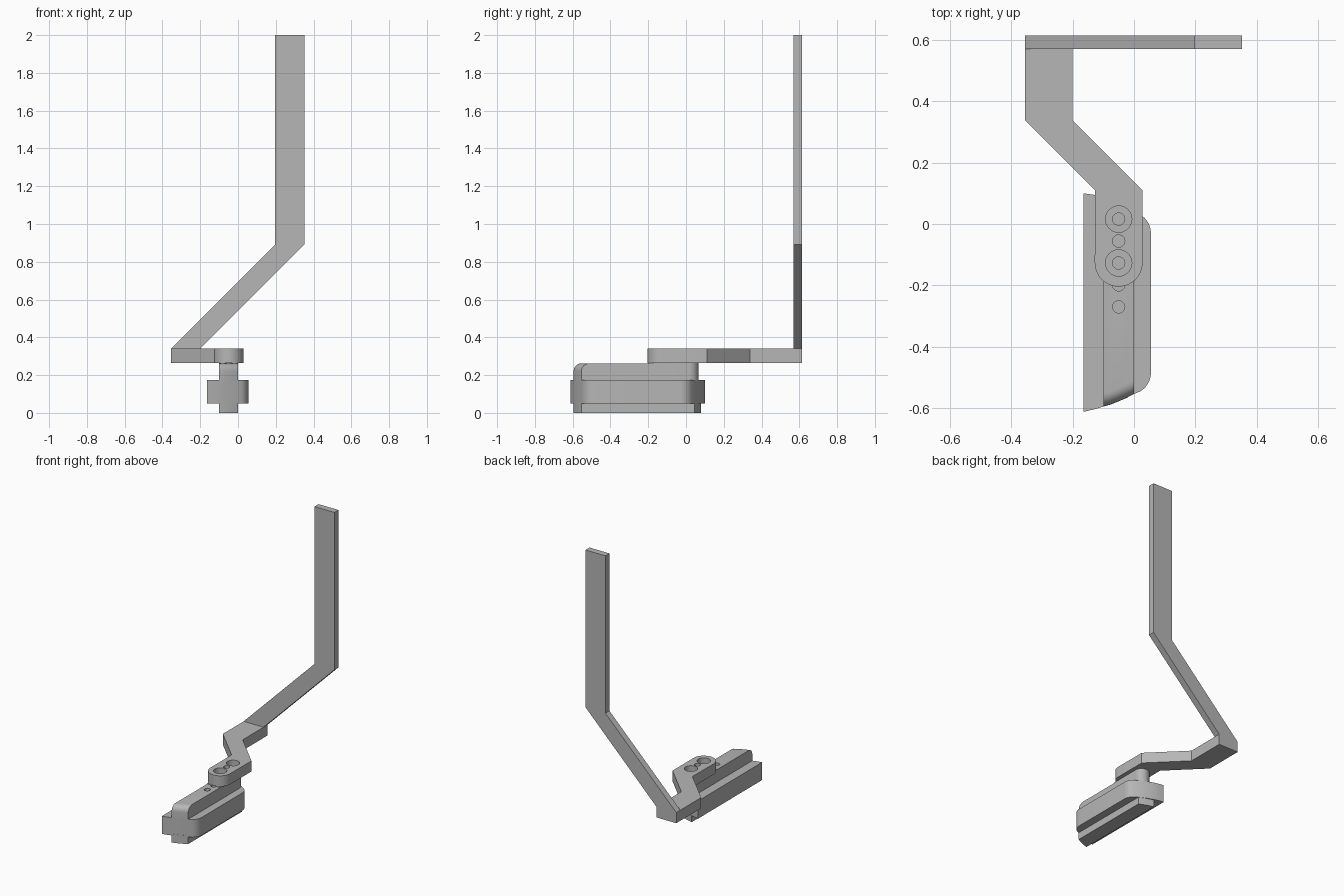
import bpy, bmesh, math
from mathutils import Vector

old = bpy.data.objects.get("Cube")
if old:
    bpy.data.objects.remove(old)

grey = bpy.data.materials.new("plain grey")
grey.use_nodes = True
colour = (0.47, 0.47, 0.47, 1)
grey.diffuse_color = colour
grey.node_tree.nodes["Principled BSDF"].inputs["Base Color"].default_value = colour


def prism(name, outline, lo, hi, axis="z", round_edge=None, radius=0.04):
    """Extrude an outline along z (points are x, y) or y (points are x, z)."""
    def place(p, h):
        return (p[0], p[1], h) if axis == "z" else (p[0], h, p[1])
    bm = bmesh.new()
    base = bm.faces.new([bm.verts.new(place(p, lo)) for p in outline])
    top = bmesh.ops.extrude_face_region(bm, geom=[base])["geom"]
    shift = Vector(place((0, 0), hi - lo))
    bmesh.ops.translate(bm, vec=shift, verts=[v for v in top if isinstance(v, bmesh.types.BMVert)])
    bmesh.ops.recalc_face_normals(bm, faces=bm.faces)
    if round_edge:
        edges = [e for e in bm.edges if all(round_edge(v.co) for v in e.verts)]
        bmesh.ops.bevel(bm, geom=edges, offset=radius, segments=6, profile=0.5, affect="EDGES")
    mesh = bpy.data.meshes.new(name)
    bm.to_mesh(mesh)
    bm.free()
    obj = bpy.data.objects.new(name, mesh)
    bpy.context.collection.objects.link(obj)
    mesh.materials.append(grey)
    return obj


def arc(cx, cy, r, start, end, steps=20):
    angles = [math.radians(start + (end - start) * i / steps) for i in range(steps + 1)]
    return [(cx + r * math.cos(a), cy + r * math.sin(a)) for a in angles]


def drill(obj, y, r, lo, hi):
    cutter = prism("hole_cutter", arc(MID, y, r, 0, 345, 23), lo, hi)
    cutter.hide_render = True
    cutter.hide_set(True)
    mod = obj.modifiers.new("hole", "BOOLEAN")
    mod.operation = "DIFFERENCE"
    mod.solver = "EXACT"
    mod.object = cutter


def smooth(obj):
    bpy.ops.object.select_all(action="DESELECT")
    obj.select_set(True)
    bpy.context.view_layer.objects.active = obj
    bpy.ops.object.shade_smooth_by_angle(angle=math.radians(25))


MID = -0.05
PITCH = 0.0715
HOLES = [0.016 - PITCH * i for i in range(5)]

# Upright cranked bar
prism("upright_bar", [(-0.355, 0.34), (-0.2, 0.34), (0.352, 0.892), (0.352, 2),
                      (0.197, 2), (0.197, 0.892)], 0.57, 0.615, "y")

# Horizontal cranked arm with a rounded end
arm = prism("arm", [(-0.355, 0.615), (-0.355, 0.338), (-0.127, 0.11)]
            + arc(MID, -0.126, 0.078, 180, 360)
            + [(0.028, 0.11), (-0.2, 0.338), (-0.2, 0.615)], 0.265, 0.34)

# Wide flange of the foot, with swept ends
flange = prism("foot_flange", [(-0.165, 0.1), (-0.165, -0.612), (-0.13, -0.604), (-0.1, -0.595),
                               (-0.05, -0.578), (0, -0.554)]
               + arc(-0.015, -0.485, 0.07, -60, 0, 8)
               + arc(-0.015, -0.03, 0.07, 0, 60, 8)
               + [(0, 0.045), (-0.05, 0.07), (-0.1, 0.088), (-0.13, 0.095)], 0.05, 0.175)

# Central rib: lower keel and upper spine with a round back
front = [(-0.1, -0.595), (-0.075, -0.588), (-0.05, -0.578), (-0.025, -0.567), (0, -0.554)]
keel = prism("foot_keel", front + [(0, 0.045), (-0.05, 0.066), (-0.1, 0.08)], 0, 0.06)
spine = prism("foot_spine", front + arc(MID, 0.016, 0.05, 0, 180), 0.17, 0.262,
              round_edge=lambda c: c.z > 0.2 and c.y < -0.5)
seat = prism("arm_seat", [(-0.1, -0.2), (0, -0.2)] + arc(MID, 0.016, 0.05, 0, 180), 0.255, 0.265)

# Screw holes: counterbored at the ends, plain in the middle
for i, y in enumerate(HOLES):
    drill(spine, y, 0.02, 0.2, 0.4)
    if i < 4:
        drill(seat, y, 0.02, 0.2, 0.4)
    if i < 3:
        drill(arm, y, 0.02, 0.2, 0.4)
for y in (HOLES[0], HOLES[2]):
    drill(arm, y, 0.043, 0.3, 0.4)

for part in (arm, flange, keel, spine, seat):
    smooth(part)
